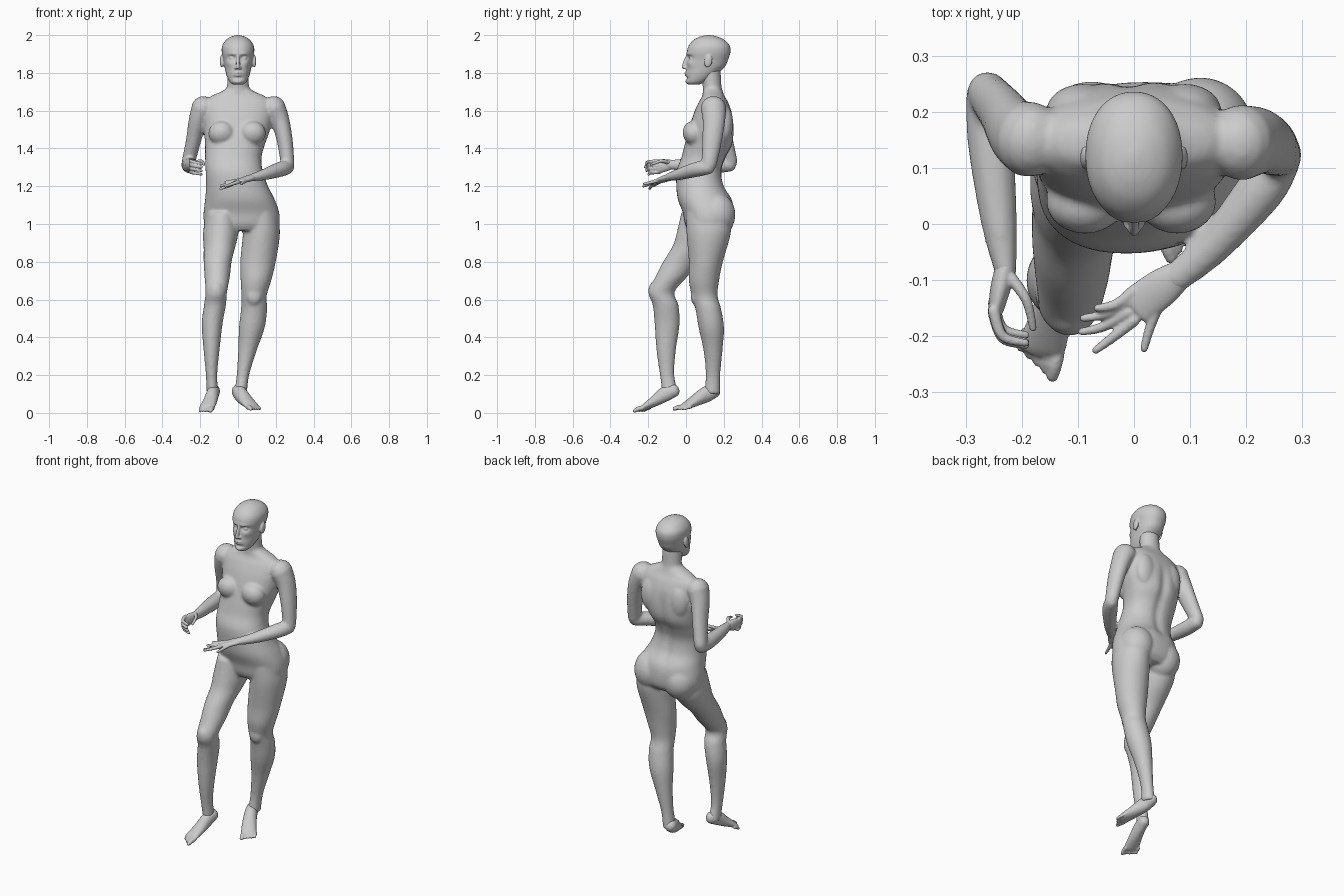
import bpy, bmesh, math
from mathutils import Vector, Matrix


def spline(rows, steps):
    """Catmull-Rom through rows of (x, y, z, a, b)."""
    out = []
    for i in range(len(rows) - 1):
        p0, p1, p2 = rows[max(i - 1, 0)], rows[i], rows[i + 1]
        p3 = rows[min(i + 2, len(rows) - 1)]
        for s in range(steps):
            t = s / steps
            out.append([0.5 * (2 * b + (c - a) * t + (2 * a - 5 * b + 4 * c - d) * t * t
                               + (3 * b - a - 3 * c + d) * t ** 3)
                        for a, b, c, d in zip(p0, p1, p2, p3)])
    out.append(list(rows[-1]))
    return out


def tube(bm, rows, up='Z', flat=False, n=24, steps=5, power=2.0):
    """Loft of ellipses. flat = level rings (a on x, b on y), else rings across the path, round ends."""
    rows = spline(rows, steps)
    up = Vector((0, 0, 1)) if up == 'Z' else Vector((0, 1, 0))
    frames = []
    for i, r in enumerate(rows):
        c = Vector(r[:3])
        t = (Vector(rows[min(i + 1, len(rows) - 1)][:3]) - Vector(rows[max(i - 1, 0)][:3])).normalized()
        if flat:
            u, v = Vector((1, 0, 0)), Vector((0, 1, 0))
        else:
            u = t.cross(up).normalized()
            v = u.cross(t).normalized()
        frames.append((c, u, v, t, r[3], r[4]))
    if not flat:
        def cap(f, sign):
            c, u, v, t, a, b = f
            return [(c + t * sign * min(a, b) * math.sin(k), u, v, t, a * math.cos(k), b * math.cos(k))
                    for k in (0.5, 0.95, 1.35)]
        frames = cap(frames[0], -1)[::-1] + frames + cap(frames[-1], 1)
    rings = []
    for c, u, v, t, a, b in frames:
        ring = []
        for k in range(n):
            w = 2 * math.pi * k / n
            co, si = math.cos(w), math.sin(w)
            co = math.copysign(abs(co) ** (2 / power), co)
            si = math.copysign(abs(si) ** (2 / power), si)
            ring.append(bm.verts.new(c + u * a * co + v * b * si))
        rings.append(ring)
    faces = [bm.faces.new(rings[0]), bm.faces.new(rings[-1][::-1])]
    for p, q in zip(rings, rings[1:]):
        for k in range(n):
            m = (k + 1) % n
            faces.append(bm.faces.new((p[k], q[k], q[m], p[m])))
    bmesh.ops.recalc_face_normals(bm, faces=faces)


def ball(bm, loc, size, turn=0):
    m = Matrix.Translation(loc) @ Matrix.Rotation(turn, 4, 'X') @ Matrix.Diagonal((*size, 1))
    bmesh.ops.create_uvsphere(bm, u_segments=24, v_segments=16, radius=1, matrix=m)


def dent(bm, centre, radius, push):
    """Soft push of the vertices near a centre."""
    for v in bm.verts:
        d = sum(((a - b) / r) ** 2 for a, b, r in zip(v.co, centre, radius))
        v.co += Vector(push) * math.exp(-d)


def finish(name, bm, voxel, smooth):
    me = bpy.data.meshes.new(name)
    bm.to_mesh(me)
    bm.free()
    ob = bpy.data.objects.new(name, me)
    bpy.context.collection.objects.link(ob)
    r = ob.modifiers.new("blend", 'REMESH')
    r.mode, r.voxel_size, r.use_smooth_shade = 'VOXEL', voxel, True
    s = ob.modifiers.new("soften", 'SMOOTH')
    s.factor, s.iterations = 0.5, smooth
    return ob


# ---- body: torso
bm = bmesh.new()
tube(bm, [(.02, .115, .965, .17, .10), (.02, .12, 1.0, .198, .125), (.018, .118, 1.06, .2, .135),
          (.01, .1, 1.13, .184, .143), (-.005, .076, 1.2, .164, .127), (-.02, .07, 1.28, .151, .12),
          (-.025, .093, 1.35, .149, .118), (-.016, .12, 1.42, .158, .127), (-.005, .135, 1.5, .175, .12),
          (0, .142, 1.58, .183, .103), (0, .145, 1.64, .178, .08), (0, .145, 1.675, .145, .06),
          (0, .142, 1.7, .09, .052), (0, .14, 1.72, .06, .045)],
     flat=True, n=64, steps=6, power=2.25)
for z in (1.2, 1.3, 1.4, 1.5):  # spine groove
    dent(bm, (-.01, .24, z), (.025, .09, .07), (0, -.012, 0))
for s in (-1, 1):  # chest, shoulder blades
    ball(bm, (s * .082 - .005, .04, 1.48), (.07, .057, .065), .3)
    ball(bm, (s * .09, .205, 1.53), (.065, .045, .1))
# seat
ball(bm, (-.075, .155, 1.03), (.098, .1, .11))
ball(bm, (.118, .16, 1.05), (.098, .102, .115))
# neck
tube(bm, [(0, .148, 1.62, .085, .06), (0, .143, 1.69, .066, .055), (0, .138, 1.73, .058, .05),
          (0, .128, 1.82, .058, .055)], flat=True)
# planted left leg
tube(bm, [(.12, .12, 1.06, .09, .12), (.124, .12, .95, .098, .117), (.106, .105, .8, .094, .09),
          (.095, .095, .7, .081, .08), (.085, .099, .62, .067, .068), (.085, .118, .55, .069, .068),
          (.073, .134, .45, .068, .067), (.05, .143, .33, .049, .05), (.026, .143, .2, .033, .038),
          (.013, .138, .1, .034, .043)], flat=True, n=32)
# forward right leg
tube(bm, [(-.085, .1, 1.06, .085, .125), (-.092, .075, .95, .093, .125), (-.098, .04, .88, .084, .112),
          (-.108, -.025, .8, .074, .096), (-.11, -.078, .72, .067, .084), (-.115, -.13, .64, .057, .069),
          (-.122, -.108, .57, .058, .068), (-.137, -.1, .47, .055, .066), (-.14, -.105, .33, .042, .051),
          (-.14, -.1, .2, .03, .038), (-.135, -.082, .1, .031, .043)], flat=True, n=32)
# knee caps
ball(bm, (-.115, -.168, .645), (.038, .032, .05))
ball(bm, (.085, .05, .62), (.04, .026, .05))
# upper arms and forearms
tube(bm, [(-.185, .15, 1.615, .062, .068), (-.212, .165, 1.55, .049, .06), (-.236, .2, 1.44, .04, .05),
          (-.262, .234, 1.33, .036, .039)], up='Y')
tube(bm, [(-.262, .228, 1.315, .038, .039), (-.255, .14, 1.31, .041, .041), (-.24, 0, 1.312, .032, .034),
          (-.228, -.09, 1.315, .019, .025)])
tube(bm, [(.19, .145, 1.615, .063, .068), (.222, .148, 1.55, .05, .06), (.248, .138, 1.44, .042, .052),
          (.263, .122, 1.315, .036, .04)], up='Y')
tube(bm, [(.26, .115, 1.3, .038, .038), (.225, .06, 1.29, .043, .04), (.14, -.04, 1.262, .033, .03),
          (.07, -.1, 1.245, .027, .019)])
finish("body", bm, .008, 6)

# ---- head
bm = bmesh.new()
tube(bm, [(0, .042, 1.738, .026, .026), (0, .055, 1.752, .044, .05), (0, .078, 1.785, .06, .075),
          (0, .104, 1.83, .071, .1), (0, .115, 1.87, .078, .108), (0, .12, 1.91, .086, .115),
          (0, .123, 1.945, .083, .108), (0, .122, 1.975, .063, .081), (0, .12, 1.992, .036, .046),
          (0, .12, 2.0, .008, .01)], flat=True, n=72, steps=8, power=2.15)
dent(bm, (0, .01, 1.752), (.025, .04, .014), (0, -.009, 0))      # chin
dent(bm, (0, .005, 1.772), (.03, .04, .009), (0, .006, 0))
dent(bm, (0, -.005, 1.795), (.03, .04, .014), (0, -.007, 0))     # mouth area
for s in (-1, 1):
    dent(bm, (s * .034, .01, 1.88), (.02, .04, .012), (0, .016, 0))      # eye sockets
    dent(bm, (s * .03, .005, 1.9), (.025, .04, .008), (0, -.005, 0))     # brows
    dent(bm, (s * .045, .02, 1.85), (.018, .04, .018), (s * .002, -.006, 0))  # cheeks
    ball(bm, (s * .032, .031, 1.877), (.015, .015, .012))               # eyes
    ball(bm, (s * .087, .118, 1.862), (.009, .021, .034), -.2)          # ears
    ball(bm, (s * .081, .11, 1.855), (.012, .012, .022))
    ball(bm, (s * .011, .002, 1.826), (.009, .012, .008))               # nostrils
tube(bm, [(0, .012, 1.888, .008, .012), (0, -.002, 1.855, .009, .014), (0, -.01, 1.83, .011, .012)], up='Y')
for z, y in ((1.799, -.002), (1.787, .0)):                              # lips
    tube(bm, [(-.025, y + .016, z, .004, .004), (0, y, z, .007, .005), (.025, y + .016, z, .004, .004)])
finish("head", bm, .004, 3)


# ---- hands
def hand(name, palm, fingers):
    bm = bmesh.new()
    tube(bm, palm)
    for f in fingers:
        tube(bm, [(*p, r, r) for p, r in zip(f, (.011, .0092, .007))], n=12)
    finish(name, bm, .0035, 2)


hand("left_hand", [(.085, -.087, 1.249, .025, .018), (.05, -.113, 1.239, .034, .017), (.005, -.146, 1.226, .036, .012)],
     [[(.05, -.13, 1.235), (.03, -.18, 1.222), (.018, -.222, 1.212)],
      [(.0, -.172, 1.222), (-.035, -.2, 1.21), (-.068, -.225, 1.2)],
      [(-.01, -.158, 1.222), (-.055, -.183, 1.2), (-.093, -.192, 1.187)],
      [(-.012, -.138, 1.225), (-.05, -.16, 1.212), (-.09, -.168, 1.203)],
      [(-.0, -.12, 1.23), (-.032, -.143, 1.226), (-.065, -.15, 1.222)]])
hand("right_hand", [(-.229, -.075, 1.315, .018, .025), (-.238, -.115, 1.31, .018, .034), (-.246, -.152, 1.304, .014, .036)],
     [[(-.22, -.095, 1.328), (-.192, -.135, 1.332), (-.18, -.185, 1.315)]]
     + [[(-.25, -.155 + d, z), (-.234, -.2 + d, z - .004), (-.193, -.212 + d, z - .012)]
        for z, d in ((1.332, 0), (1.313, -.004), (1.294, .002), (1.275, .014))])


# ---- feet, toes fanned across the ball
def foot(name, path, heading, outward, tip_z):
    bm = bmesh.new()
    tube(bm, path)
    b, d, o = Vector(path[-1][:3]), Vector((*heading, 0)), Vector((*outward, 0))
    for i in range(5):
        r = .013 if i == 0 else .009
        base = b + o * (-.03 + .0165 * i) - d * .006 * i
        tip = base + d * (.042 - .003 * i)
        tip.z = tip_z
        mid = (base + tip) / 2 + Vector((0, 0, .003))
        tube(bm, [(*base, r, r), (*mid, r, r), (*tip, r * .85, r * .8)], n=12)
    finish(name, bm, .0045, 3)


foot("left_foot", [(.0, .148, .115, .034, .036), (.014, .105, .097, .036, .042), (.042, .05, .066, .04, .031),
                   (.072, .0, .037, .043, .019), (.08, -.012, .03, .04, .014)],
     (.35, -.93), (.93, .35), .021)
foot("right_foot", [(-.126, -.066, .117, .031, .035), (-.134, -.11, .1, .033, .04), (-.146, -.16, .066, .037, .03),
                    (-.162, -.213, .033, .042, .018), (-.165, -.224, .026, .04, .014)],
     (-.23, -.97), (-.97, .23), .011)
